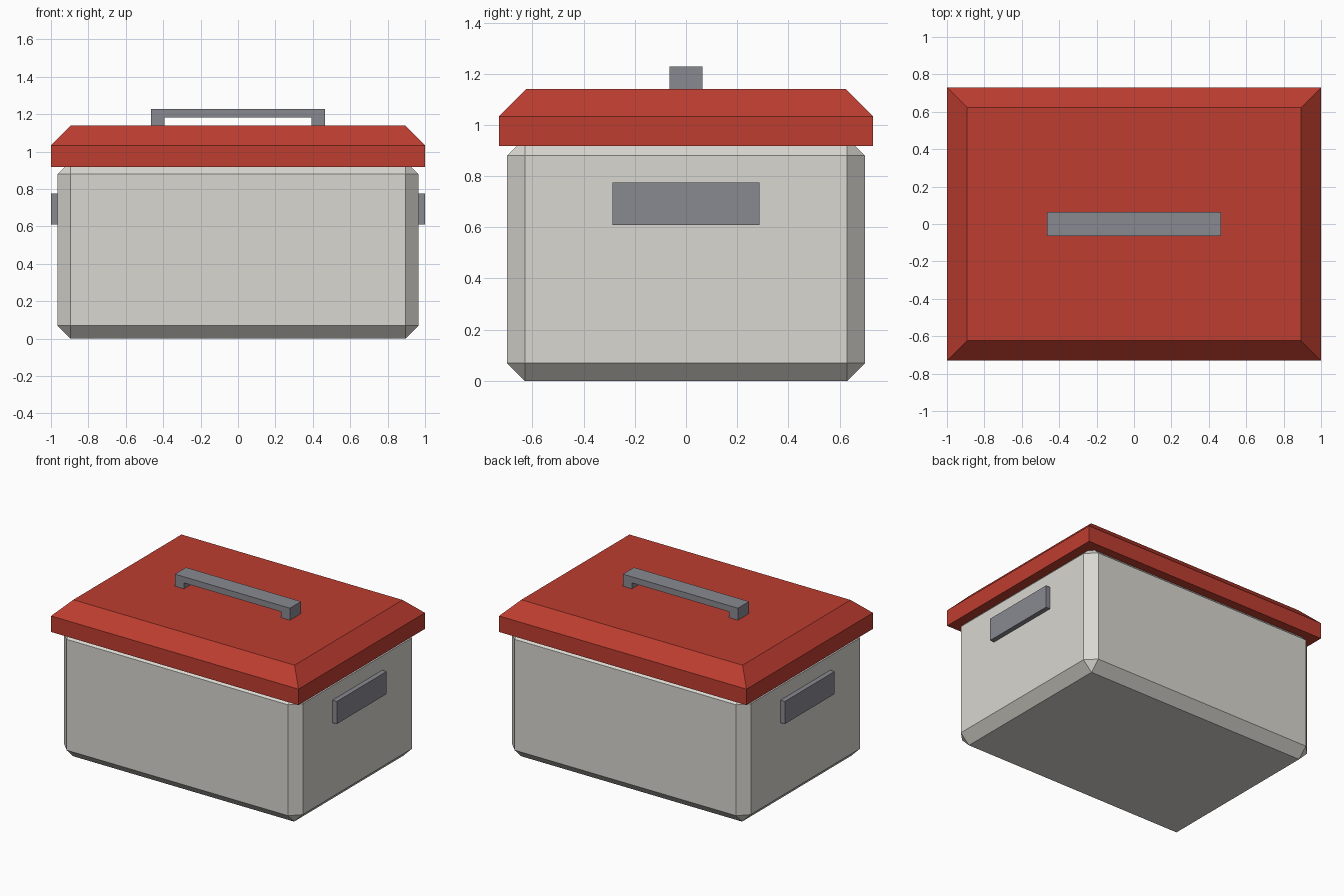
import bpy, bmesh

if "Cube" in bpy.data.objects:
    bpy.data.objects.remove(bpy.data.objects["Cube"])


def srgb(r, g, b):
    conv = lambda c: c / 12.92 if c <= 0.04045 else ((c + 0.055) / 1.055) ** 2.4
    return (*(conv(c / 255) for c in (r, g, b)), 1.0)


def material(name, rgb):
    mat = bpy.data.materials.new(name)
    mat.diffuse_color = srgb(*rgb)
    mat.use_nodes = True
    mat.node_tree.nodes["Principled BSDF"].inputs["Base Color"].default_value = mat.diffuse_color
    return mat


RED = material("red_lid", (190, 61, 48))
WHITE = material("warm_white", (217, 215, 208))
GREY = material("handle_grey", (137, 137, 145))


def finish(name, bm, mat):
    bmesh.ops.recalc_face_normals(bm, faces=bm.faces)
    mesh = bpy.data.meshes.new(name)
    bm.to_mesh(mesh)
    bm.free()
    mesh.materials.append(mat)
    obj = bpy.data.objects.new(name, mesh)
    bpy.context.collection.objects.link(obj)
    return obj


def box(name, lo, hi, mat, bevel=0.0, top_only=False):
    """Box between two corners, optionally chamfered on all or only the top edges."""
    bm = bmesh.new()
    bmesh.ops.create_cube(bm, size=1)
    for v in bm.verts:
        v.co = [lo[i] if v.co[i] < 0 else hi[i] for i in range(3)]
    if bevel:
        edges = [e for e in bm.edges
                 if not top_only or all(v.co.z > hi[2] - 1e-4 for v in e.verts)]
        bmesh.ops.bevel(bm, geom=edges, offset=bevel, segments=1,
                        profile=0.5, affect='EDGES')
    return finish(name, bm, mat)


# Chamfered container
box("body", (-0.965, -0.70, 0), (0.965, 0.70, 0.95), WHITE, bevel=0.07)

# Overhanging lid with a sloped top rim
box("lid", (-1, -0.73, 0.917), (1, 0.73, 1.14), RED, bevel=0.106, top_only=True)

# Side grips
for side, name in ((-1, "left_grip"), (1, "right_grip")):
    x0, x1 = sorted((side * 0.955, side * 1.0))
    box(name, (x0, -0.288, 0.61), (x1, 0.288, 0.775), GREY)

# Bridge-shaped top handle, extruded along y
half = [(0.465, 1.228), (0.465, 1.135), (0.393, 1.135), (0.393, 1.183)]
profile = half + [(-x, z) for x, z in reversed(half)]
bm = bmesh.new()
face = bm.faces.new([bm.verts.new((x, -0.064, z)) for x, z in profile])
ext = bmesh.ops.extrude_face_region(bm, geom=[face], use_keep_orig=True)
bmesh.ops.translate(bm, vec=(0, 0.128, 0),
                    verts=[g for g in ext["geom"] if isinstance(g, bmesh.types.BMVert)])
finish("top_handle", bm, GREY)
